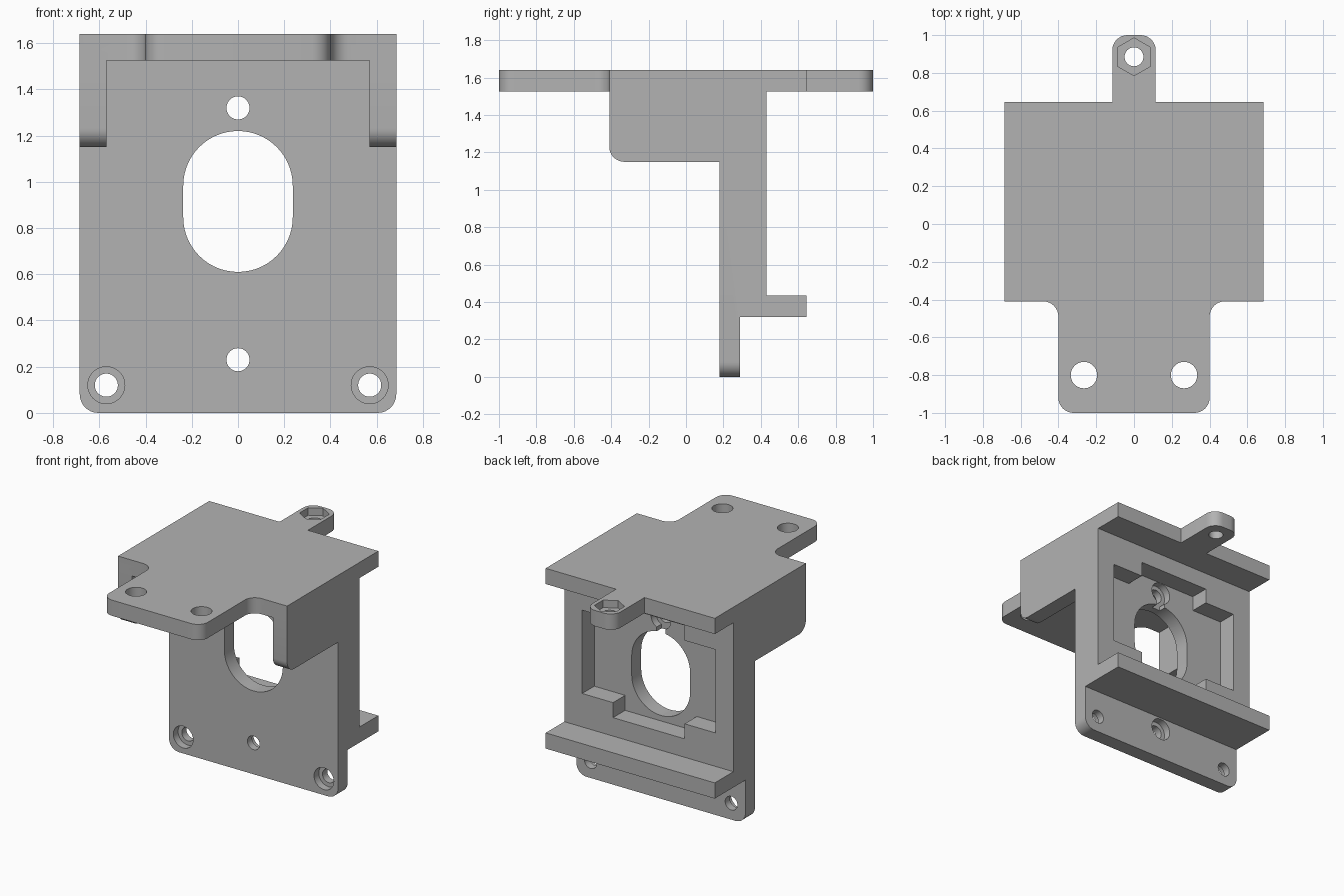
import bpy
import bmesh
from math import radians, cos, sin, tau
from mathutils import Vector

if "Cube" in bpy.data.objects:
    bpy.data.objects.remove(bpy.data.objects["Cube"])

grey = bpy.data.materials.new("plain grey")
grey.use_nodes = True
colour = (0.45, 0.45, 0.45, 1)
grey.diffuse_color = colour
grey.node_tree.nodes["Principled BSDF"].inputs["Base Color"].default_value = colour

R = 0.08          # common corner radius
W = 0.685         # half width of the bracket
HOLE, BORE = 0.05, 0.08


def fillet(points, steps=8):
    """Outline from (u, v) or (u, v, radius) corners, all corners square."""
    out = []
    for i, p in enumerate(points):
        c = Vector(p[:2])
        if len(p) < 3:
            out.append(c)
            continue
        a = (Vector(points[i - 1][:2]) - c).normalized()
        b = (Vector(points[(i + 1) % len(points)][:2]) - c).normalized()
        for k in range(steps + 1):
            t = tau / 4 * k / steps
            out.append(c + p[2] * (a * (1 - sin(t)) + b * (1 - cos(t))))
    return out


def circle(u, v, r, n=40):
    return [Vector((u + r * sin(tau * k / n), v + r * cos(tau * k / n))) for k in range(n)]


def rect(u0, u1, v0, v1):
    return [(u0, v0), (u1, v0), (u1, v1), (u0, v1)]


def mirrored(half):
    """Complete an outline that is symmetric about u = 0."""
    return half + [(-p[0], *p[1:]) for p in reversed(half)]


def prism(name, outline, axis, lo, hi):
    place = {"X": lambda u, v, w: (w, u, v),
             "Y": lambda u, v, w: (u, w, v),
             "Z": lambda u, v, w: (u, v, w)}[axis]
    bm = bmesh.new()
    rings = [[bm.verts.new(place(p[0], p[1], w)) for p in outline] for w in (lo, hi)]
    bm.faces.new(rings[0])
    bm.faces.new(rings[1])
    n = len(outline)
    for i in range(n):
        j = (i + 1) % n
        bm.faces.new((rings[0][i], rings[0][j], rings[1][j], rings[1][i]))
    bmesh.ops.recalc_face_normals(bm, faces=bm.faces)
    mesh = bpy.data.meshes.new(name)
    bm.to_mesh(mesh)
    bm.free()
    mesh.materials.append(grey)
    obj = bpy.data.objects.new(name, mesh)
    bpy.context.collection.objects.link(obj)
    return obj


def combine(body, tool, operation="DIFFERENCE"):
    tool.hide_render = True
    mod = body.modifiers.new(tool.name, "BOOLEAN")
    mod.operation, mod.solver, mod.object = operation, "EXACT", tool
    bpy.context.view_layer.objects.active = body
    bpy.ops.object.modifier_apply(modifier=mod.name)
    bpy.data.objects.remove(tool)


# Wall, rear ledge and side cheeks as one side profile
bracket = prism("motor_bracket", fillet([
    (0.18, 0), (0.29, 0), (0.29, 0.32), (0.645, 0.32), (0.645, 0.435),
    (0.43, 0.435), (0.43, 1.6), (-0.41, 1.6), (-0.41, 1.15, R), (0.18, 1.15)]),
    "X", -W, W)

# Rounded bottom corners of the wall
bm = bmesh.new()
bm.from_mesh(bracket.data)
corners = [e for e in bm.edges
           if all(v.co.z < 0.01 for v in e.verts)
           and abs(e.verts[0].co.x - e.verts[1].co.x) < 0.01]
bmesh.ops.bevel(bm, geom=corners, offset=R, segments=8, profile=0.5, affect="EDGES")
bm.to_mesh(bracket.data)
bm.free()

# Open space between the cheeks
combine(bracket, prism("cheek_gap", rect(-0.57, 0.57, -0.6, 0.18), "Z", 1.0, 1.56))

# Top plate with front tab and rear lug
top = mirrored([(0.4, -1, R), (0.4, -0.41, R), (W, -0.41), (W, 0.645),
                (0.115, 0.645), (0.115, 1, R)])
combine(bracket, prism("top_plate", fillet(top), "Z", 1.525, 1.64), "UNION")

# Stepped pocket in the back of the wall
pocket = mirrored([(0.29, 0.57), (0.29, 0.68), (0.54, 0.68),
                   (0.54, 1.29), (0.29, 1.29), (0.29, 1.40)])
combine(bracket, prism("rear_pocket", pocket, "Y", 0.29, 0.5))

# Long shaft opening
slot = mirrored([(0.237, 0.61, 0.2369), (0.237, 1.22, 0.2369)])
combine(bracket, prism("shaft_slot", fillet(slot, 14), "Y", 0.1, 0.5))

# Centre screw holes, counterbored from the back
for z in (0.23, 1.32):
    combine(bracket, prism("screw_hole", circle(0, z, HOLE), "Y", 0.1, 0.5))
    combine(bracket, prism("screw_bore", circle(0, z, BORE), "Y", 0.235, 0.31))
combine(bracket, prism("bore_neck", rect(-0.035, 0.035, 1.18, 1.27), "Y", 0.235, 0.31))

# Corner holes counterbored from the front, and tab holes
for side in (-1, 1):
    combine(bracket, prism("corner_hole", circle(side * 0.57, 0.12, HOLE), "Y", 0.1, 0.5))
    combine(bracket, prism("corner_bore", circle(side * 0.57, 0.12, BORE), "Y", 0.1, 0.235))
    combine(bracket, prism("tab_hole", circle(side * 0.265, -0.8, 0.07), "Z", 1.4, 1.8))

# Rear lug hole with hexagonal nut recess
combine(bracket, prism("lug_hole", circle(0, 0.885, HOLE), "Z", 1.4, 1.8))
combine(bracket, prism("nut_recess", circle(0, 0.885, 0.1, 6), "Z", 1.585, 1.8))

bpy.ops.object.select_all(action="DESELECT")
bracket.select_set(True)
bpy.context.view_layer.objects.active = bracket
bpy.ops.object.shade_smooth_by_angle(angle=radians(30))
